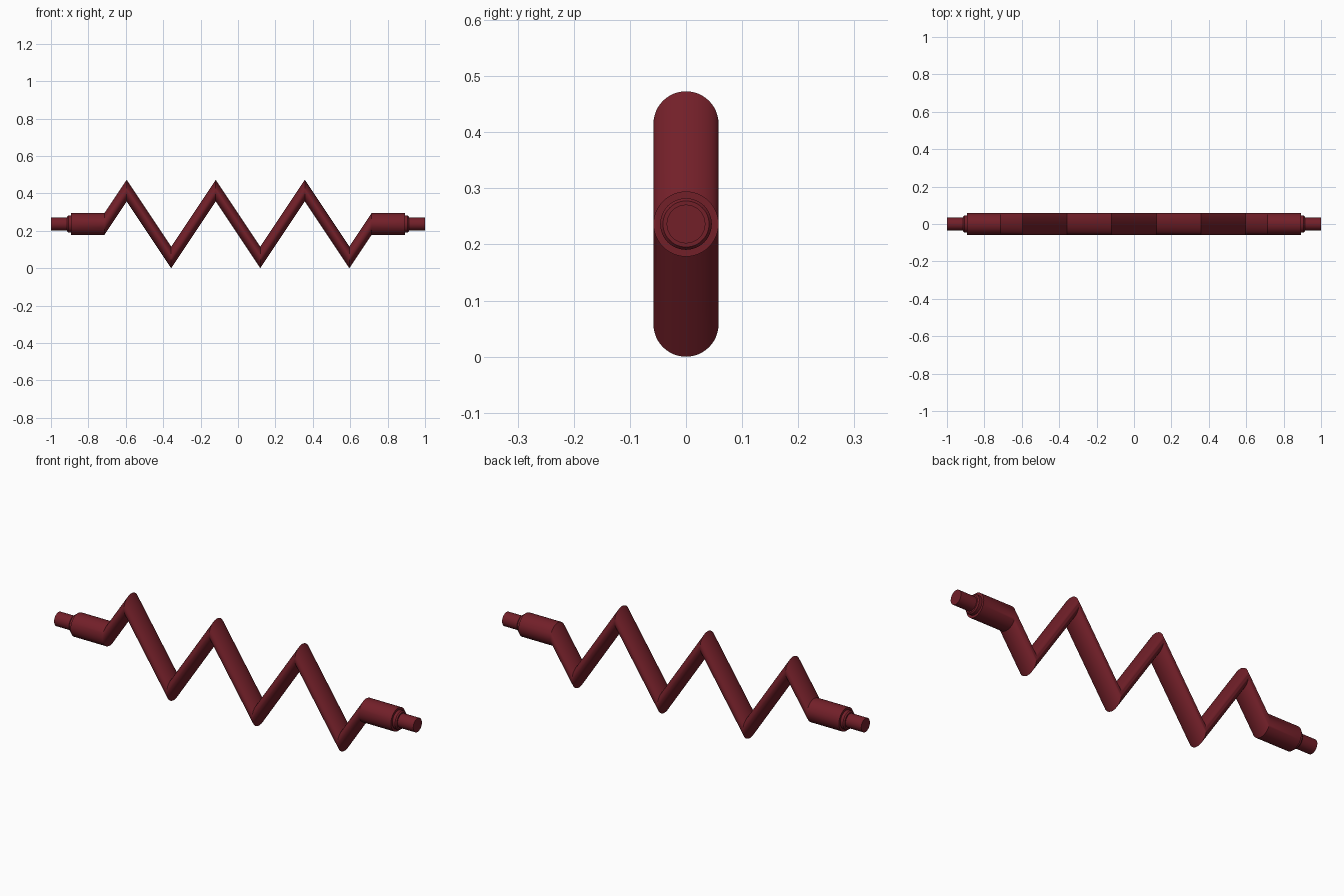
import bpy, bmesh, math

if "Cube" in bpy.data.objects:
    bpy.data.objects.remove(bpy.data.objects["Cube"])

SEG, R, ZC = 48, 0.058, 0.2365   # sides, tube radius, axis height
STEP, AMP = 0.238, 0.1785        # zigzag spacing and swing

mat = bpy.data.materials.new("dark_red")
mat.diffuse_color = (0.17, 0.014, 0.022, 1)
mat.use_nodes = True
mat.node_tree.nodes["Principled BSDF"].inputs["Base Color"].default_value = mat.diffuse_color


def loft(name, stations):
    """Skin upright circles given as (x, z, radius) and cap both ends."""
    bm = bmesh.new()
    rings = []
    for x, z, r in stations:
        rings.append([bm.verts.new((x, r * math.cos(2 * math.pi * i / SEG),
                                    z + r * math.sin(2 * math.pi * i / SEG)))
                      for i in range(SEG)])
    for a, b in zip(rings, rings[1:]):
        for i in range(SEG):
            j = (i + 1) % SEG
            bm.faces.new((a[i], a[j], b[j], b[i]))
    bm.faces.new(rings[0])
    bm.faces.new(rings[-1])
    bmesh.ops.recalc_face_normals(bm, faces=bm.faces)
    me = bpy.data.meshes.new(name)
    bm.to_mesh(me)
    bm.free()
    me.materials.append(mat)
    ob = bpy.data.objects.new(name, me)
    bpy.context.collection.objects.link(ob)
    bpy.context.view_layer.objects.active = ob
    ob.select_set(True)
    bpy.ops.object.shade_smooth_by_angle(angle=math.radians(30))
    ob.select_set(False)


# Zigzag body with straight sleeves at both ends
path = [(-0.892, ZC, R), (-3 * STEP, ZC, R)]
for k in range(6):
    path.append(((k - 2.5) * STEP, ZC + AMP * (1 if k % 2 == 0 else -1), R))
path += [(3 * STEP, ZC, R), (0.892, ZC, R)]
loft("zigzag_body", path)

# Stepped collar and lead pin at each end
for side, s in (("left", -1), ("right", 1)):
    loft(side + "_collar", [(s * x, ZC, r) for x, r in
         ((0.885, 0.046), (0.907, 0.046), (0.913, 0.041))])
    loft(side + "_pin", [(s * x, ZC, 0.0345) for x in (0.89, 1.0)])
